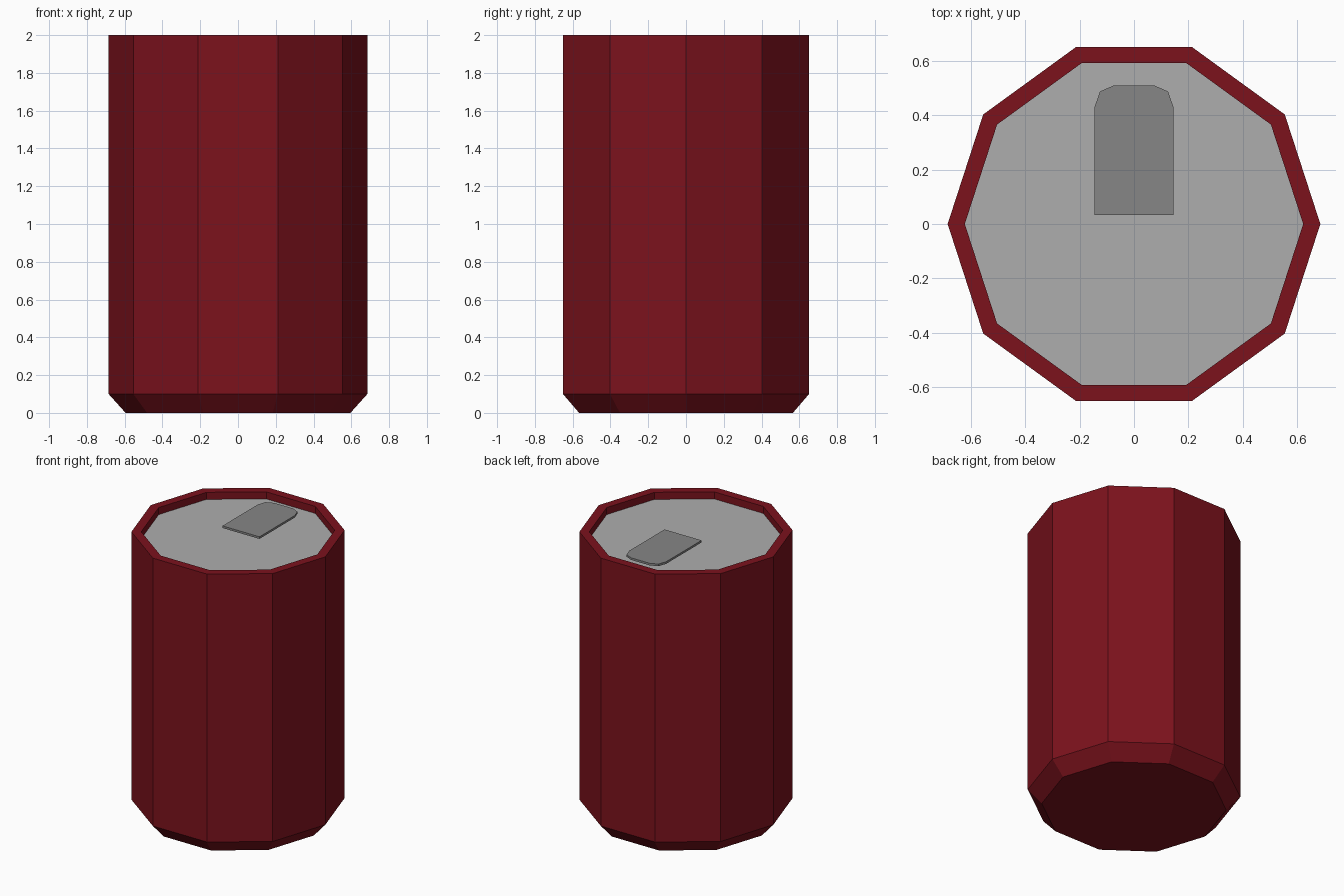
import bpy, bmesh
from math import cos, sin, tau

if "Cube" in bpy.data.objects:
    bpy.data.objects.remove(bpy.data.objects["Cube"])

SIDES = 10


def material(name, color):
    m = bpy.data.materials.new(name)
    m.diffuse_color = (*color, 1)
    m.use_nodes = True
    m.node_tree.nodes["Principled BSDF"].inputs["Base Color"].default_value = m.diffuse_color
    return m


def make_object(name, bm, mat=None):
    bmesh.ops.recalc_face_normals(bm, faces=bm.faces)
    mesh = bpy.data.meshes.new(name)
    bm.to_mesh(mesh)
    bm.free()
    obj = bpy.data.objects.new(name, mesh)
    bpy.context.collection.objects.link(obj)
    if mat:
        mesh.materials.append(mat)
    return obj


def lathe(name, profile, mat, cap_start=False, cap_end=False):
    bm = bmesh.new()
    rings = [[bm.verts.new((r * cos(tau * i / SIDES), r * sin(tau * i / SIDES), z))
              for i in range(SIDES)] for r, z in profile]
    for a, b in zip(rings, rings[1:]):
        for i in range(SIDES):
            j = (i + 1) % SIDES
            bm.faces.new((a[i], a[j], b[j], b[i]))
    if cap_start:
        bm.faces.new(rings[0])
    if cap_end:
        bm.faces.new(rings[-1])
    return make_object(name, bm, mat)


red = material("red_paint", (0.2, 0.006, 0.012))
lid_grey = material("lid_grey", (0.42, 0.42, 0.42))
tab_grey = material("tab_grey", (0.24, 0.24, 0.24))

# Can shell: chamfered base, straight wall, flat rim, inner lip
lathe("can_body", [(0.595, 0), (0.685, 0.1), (0.685, 2), (0.622, 2), (0.622, 1.95)],
      red, cap_start=True)

# Recessed lid
lathe("can_lid", [(0.622, 1.95)], lid_grey, cap_end=True)

# Pull tab: mirrored outline, extruded to a thin plate
half = [(0.145, 0.033), (0.145, 0.43), (0.125, 0.487), (0.073, 0.51)]
outline = half + [(-x, y) for x, y in reversed(half)]
bm = bmesh.new()
face = bm.faces.new([bm.verts.new((x, y, 1.97)) for x, y in outline])
ext = bmesh.ops.extrude_face_region(bm, geom=[face], use_keep_orig=True)
bmesh.ops.translate(bm, vec=(0, 0, 0.015),
                    verts=[v for v in ext["geom"] if isinstance(v, bmesh.types.BMVert)])
make_object("pull_tab", bm, tab_grey)
